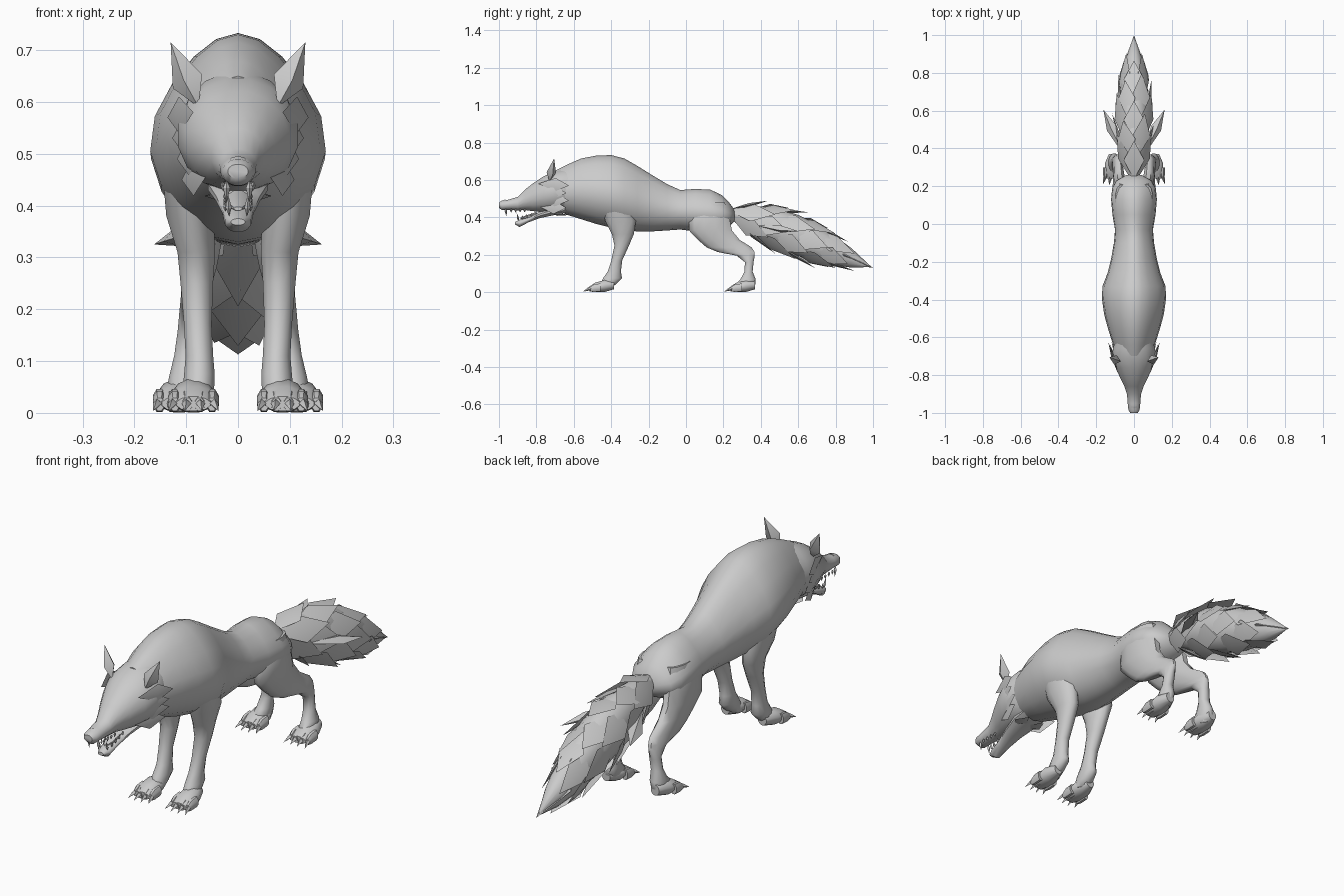
import bpy, bmesh, math
from mathutils import Vector

old = bpy.data.objects.get("Cube")
if old:
    bpy.data.objects.remove(old, do_unlink=True)

GREY = (0.6, 0.6, 0.6, 1)
fur = bpy.data.materials.new("grey fur")
fur.use_nodes = True
fur.diffuse_color = GREY
fur.node_tree.nodes["Principled BSDF"].inputs["Base Color"].default_value = GREY


def finish(name, bm, mirror=False, angle=50):
    bmesh.ops.recalc_face_normals(bm, faces=bm.faces)
    mesh = bpy.data.meshes.new(name)
    bm.to_mesh(mesh)
    bm.free()
    mesh.materials.append(fur)
    mesh.shade_smooth()
    mesh.set_sharp_from_angle(angle=math.radians(angle))
    obj = bpy.data.objects.new(name, mesh)
    bpy.context.scene.collection.objects.link(obj)
    if mirror:
        obj.modifiers.new("Mirror", "MIRROR").use_mirror_merge = False


def add_loft(bm, rows, axis, sides=14, peak=0):
    """Skin oval sections; each row is (position, low a, high a, low b, high b).
    Peak narrows the upper half towards a ridge."""
    rings = []
    for pos, a0, a1, b0, b1 in rows:
        ring = []
        for i in range(sides):
            t = math.tau * (i + 0.5) / sides
            narrow = 1 - peak * max(0, math.sin(t))
            a = (a0 + a1) / 2 + (a1 - a0) / 2 * math.cos(t) * narrow
            b = (b0 + b1) / 2 + (b1 - b0) / 2 * math.sin(t)
            ring.append(bm.verts.new((a, pos, b) if axis == "y" else (b, a, pos)))
        rings.append(ring)
    for r, s in zip(rings, rings[1:]):
        for i in range(sides):
            j = (i + 1) % sides
            bm.faces.new((r[i], r[j], s[j], s[i]))
    bm.faces.new(rings[0])
    bm.faces.new(rings[-1])


def along_body(rows):
    """Expand (y, half width, low z, high z) into a full section."""
    return [(y, -w, w, lo, hi) for y, w, lo, hi in rows]


def loft(name, rows, axis="y", sides=14, mirror=False, peak=0):
    bm = bmesh.new()
    add_loft(bm, rows, axis, sides, peak)
    finish(name, bm, mirror)


def add_shard(bm, base, tip, face, width, thick, widest=0.35):
    """Pointed blade from base to tip, broad side turned towards face."""
    base, tip = Vector(base), Vector(tip)
    along = tip - base
    side = along.cross(Vector(face)).normalized()
    up = side.cross(along).normalized()
    mid = base + along * widest
    b, t = bm.verts.new(base), bm.verts.new(tip)
    rim = [bm.verts.new(mid + d) for d in
           (side * width, up * thick, -side * width, -up * thick)]
    for i in range(4):
        bm.faces.new((b, rim[i], rim[i - 1]))
        bm.faces.new((t, rim[i - 1], rim[i]))


# Torso, from throat to rump
loft("torso", along_body([
    (-.70, .09, .45, .65), (-.64, .112, .415, .68), (-.56, .138, .39, .715),
    (-.48, .16, .365, .73), (-.40, .172, .345, .733), (-.33, .17, .33, .715),
    (-.26, .142, .325, .675), (-.18, .122, .325, .625), (-.10, .108, .33, .577),
    (-.03, .102, .335, .546), (.05, .116, .325, .552), (.13, .123, .32, .548),
    (.19, .117, .33, .52), (.23, .095, .35, .48), (.26, .04, .38, .44)]),
    sides=18, peak=.3)

# Skull, with muzzle and nose
loft("head", along_body([
    (-1, .02, .452, .48), (-.985, .03, .438, .49), (-.95, .034, .44, .495),
    (-.90, .038, .437, .51), (-.86, .052, .438, .55), (-.82, .072, .432, .582),
    (-.76, .1, .425, .622), (-.71, .118, .425, .645), (-.66, .114, .425, .66),
    (-.60, .095, .44, .665)]), sides=16)
loft("lower_jaw", along_body([
    (-.915, .014, .362, .375), (-.89, .026, .348, .388), (-.84, .031, .374, .402),
    (-.78, .044, .396, .432), (-.70, .06, .412, .46), (-.64, .06, .425, .46)]), sides=12)
loft("tongue", along_body([
    (-.885, .008, .39, .398), (-.86, .018, .39, .41), (-.80, .022, .40, .43)]), sides=8)
loft("nose", along_body([
    (-1, .012, .452, .478), (-.992, .025, .445, .485), (-.965, .022, .455, .496)]), sides=10)

# Teeth: long canines and a row of small ones on both jaws
bm = bmesh.new()
add_shard(bm, (.022, -.965, .45), (.022, -.96, .405), (0, -1, 0), .007, .007)
add_shard(bm, (.017, -.895, .38), (.02, -.905, .425), (0, -1, 0), .006, .006)
for i in range(4):
    y = -.935 + i * .024
    add_shard(bm, (.03, y, .447), (.028, y, .426), (1, 0, 0), .008, .005)
    add_shard(bm, (.024, y + .06, .388 + i * .007), (.025, y + .06, .412 + i * .006),
              (1, 0, 0), .007, .004)
finish("teeth", bm, mirror=True, angle=20)

# Ears
bm = bmesh.new()
add_shard(bm, (.076, -.73, .59), (.13, -.705, .715), (.3, -1, .1), .032, .026, .4)
finish("ears", bm, mirror=True, angle=60)

# Cheek ruff: flat swept-back locks, larger at the top
bm = bmesh.new()
for i in range(4):
    z = .58 - i * .04
    x = .116 - .009 * i
    add_shard(bm, (x - .03, -.79, z), (x + .02, -.625 - .014 * (i % 2), z - .01),
              (1, -.3, 0), .036, .008, .55)
add_shard(bm, (.03, -.74, .425), (.04, -.63, .412), (0, 0, 1), .03, .01, .5)
finish("cheek_ruff", bm, mirror=True, angle=45)

# Legs, as horizontal sections: (height, front, back, inner, outer)
loft("front_legs", [
    (.50, -.46, -.30, .07, .15), (.38, -.435, -.265, .045, .14),
    (.31, -.398, -.277, .043, .118), (.25, -.384, -.303, .047, .112),
    (.17, -.40, -.34, .05, .105), (.11, -.42, -.347, .047, .102),
    (.075, -.445, -.34, .044, .105), (.045, -.46, -.37, .045, .108),
    (.02, -.47, -.4, .05, .1)], "z", 12, True)
loft("hind_legs", [
    (.48, .06, .21, .03, .1), (.40, .01, .235, .025, .12), (.33, .012, .25, .03, .12),
    (.28, .06, .29, .04, .114), (.24, .105, .355, .052, .11), (.215, .165, .37, .06, .112),
    (.195, .27, .369, .065, .114), (.16, .314, .362, .07, .117),
    (.11, .312, .357, .074, .124), (.07, .29, .374, .075, .134),
    (.04, .26, .372, .076, .14), (.01, .27, .35, .085, .13)], "z", 12, True)


def paw(name, x, y, splay):
    """Paw with four toes and claws; y is the toe front."""
    bm = bmesh.new()
    w = .042
    add_loft(bm, [(y + .15, x - .02, x + .02, .015, .06),
                  (y + .1, x - w, x + w, 0, .066),
                  (y + .05, x - w, x + w, 0, .052),
                  (y + .02, x - w * .8, x + w * .8, .003, .032)], "y", 12)
    for i in range(4):
        k = i - 1.5
        tx, ty = x + k * (.022 + splay), y + .006 * abs(k)
        r = .014
        add_loft(bm, [(ty + .07, tx - r, tx + r, .002, .048),
                      (ty + .035, tx - r, tx + r, 0, .044),
                      (ty + .015, tx - r * .7, tx + r * .7, .003, .03)], "y", 8)
        add_shard(bm, (tx, ty + .03, .026), (tx + k * .008, ty - .018, .004),
                  (0, 0, 1), .009, .009)
    finish(name, bm, mirror=True, angle=50)


paw("front_paws", .086, -.535, .002)
paw("hind_paws", .114, .22, .003)


# Tail: a tapering core under long overlapping locks
def tail_centre(t):
    return Vector((0, .22 + .76 * t, .425 - .285 * t + .02 * math.sin(math.pi * t)))


def tail_width(t):
    return .015 + .07 * math.sin(math.pi * t ** .92)


def tail_surface(t, angle, swell):
    out = Vector((math.cos(angle), 0, math.sin(angle) * 1.3))
    return tail_centre(t) + out * tail_width(t) * swell


rows = []
for i in range(9):
    c = tail_centre(i / 8)
    w = tail_width(i / 8) * (1 if i < 8 else .3)
    rows.append((c.y, w, c.z - w * 1.3, c.z + w * 1.3))
loft("tail_core", along_body(rows))

bm = bmesh.new()
for ring in range(5):
    t = .02 + ring * .14
    for i in range(6):
        a = math.tau * (i + .5 * (ring % 2)) / 6 + math.pi / 2
        reach = t + .27 + .05 * (i % 2)
        add_shard(bm, tail_surface(t, a, .85), tail_surface(reach, a, 1.36),
                  (math.cos(a), .2, math.sin(a)), .055, .01, .5)
add_shard(bm, tail_centre(.66), (0, 1, .13), (0, 0, 1), .055, .045, .45)
finish("tail_locks", bm, angle=40)

# Long locks that stand out from the sides of the tail
bm = bmesh.new()
add_shard(bm, (.05, .36, .36), (.162, .605, .325), (.3, 0, 1), .03, .018, .6)
finish("tail_side_locks", bm, mirror=True, angle=30)
